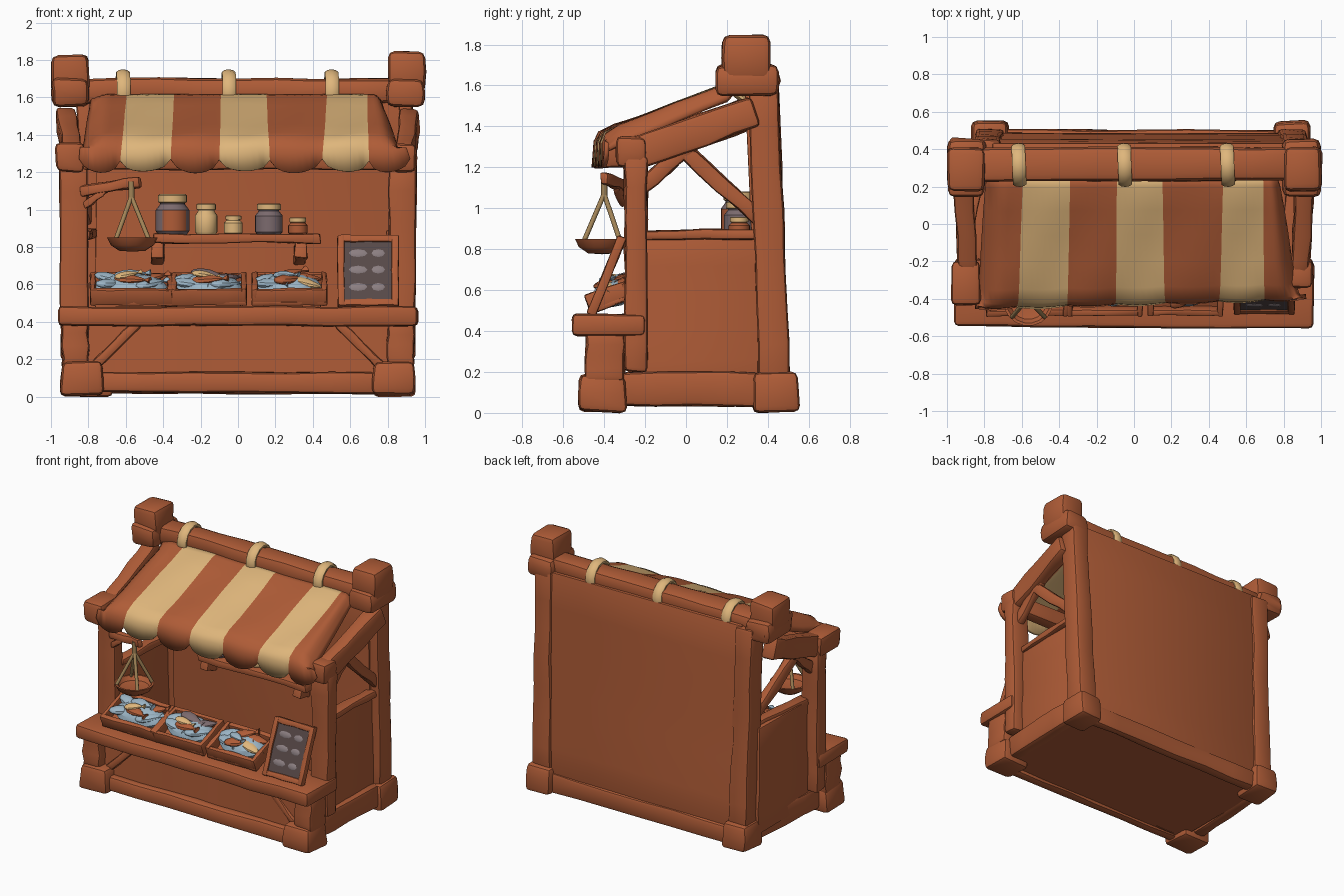
import bpy, bmesh, math, random
from mathutils import Vector, Matrix

if "Cube" in bpy.data.objects:
    bpy.data.objects.remove(bpy.data.objects["Cube"])

random.seed(4)


def material(name, rgb):
    m = bpy.data.materials.new(name)
    m.diffuse_color = (*rgb, 1)
    m.use_nodes = True
    m.node_tree.nodes["Principled BSDF"].inputs["Base Color"].default_value = m.diffuse_color
    return m


WOOD = material("red_brown_wood", (0.43, 0.107, 0.038))
CREAM = material("cream_cloth", (0.74, 0.47, 0.2))
ROPE = material("tan_rope", (0.36, 0.23, 0.095))
BLUE = material("pale_blue_fish", (0.33, 0.46, 0.56))
GREY = material("mauve_grey", (0.2, 0.145, 0.155))
SLATE = material("dark_slate", (0.095, 0.066, 0.064))
CHALK = material("chalk_grey", (0.26, 0.21, 0.22))


def finish(bm, name, *mats, angle=35):
    bmesh.ops.recalc_face_normals(bm, faces=bm.faces)
    me = bpy.data.meshes.new(name)
    bm.to_mesh(me)
    bm.free()
    for m in mats:
        me.materials.append(m)
    ob = bpy.data.objects.new(name, me)
    bpy.context.collection.objects.link(ob)
    bpy.ops.object.select_all(action='DESELECT')
    ob.select_set(True)
    bpy.context.view_layer.objects.active = ob
    bpy.ops.object.shade_smooth_by_angle(angle=math.radians(angle))
    return ob


def beam(name, p, q, w, h, mat=WOOD, taper=1.0, segs=4, jit=0.007, bev=0.022, M=None):
    """Slightly wobbly squared timber from p to q, w wide and h deep."""
    p, q = Vector(p), Vector(q)
    d = (q - p).normalized()
    if abs(d.z) > 0.85:
        u = (Vector((1, 0, 0)) - d * d.x).normalized()
    else:
        u = d.cross(Vector((0, 0, 1))).normalized()
    v = u.cross(d)
    bm = bmesh.new()
    rings = []
    for i in range(segs + 1):
        t = i / segs
        k = 1 + (taper - 1) * t
        ring = []
        for a, b in ((-1, -1), (1, -1), (1, 1), (-1, 1)):
            j = Vector([random.uniform(-jit, jit) for _ in range(3)])
            ring.append(bm.verts.new(p.lerp(q, t) + u * a * w * k / 2 + v * b * h * k / 2 + j))
        rings.append(ring)
    for r0, r1 in zip(rings, rings[1:]):
        for i in range(4):
            bm.faces.new((r0[i], r0[(i + 1) % 4], r1[(i + 1) % 4], r1[i]))
    bm.faces.new(rings[0])
    bm.faces.new(rings[-1])
    bmesh.ops.recalc_face_normals(bm, faces=bm.faces)
    if bev:
        sharp = [e for e in bm.edges if e.calc_face_angle(0) > 0.7]
        bmesh.ops.bevel(bm, geom=sharp, offset=min(bev, .28 * min(w, h)), segments=2, profile=0.5, affect='EDGES')
    if M:
        bm.transform(M)
    return finish(bm, name, mat)


def lathe(name, prof, loc, mats, rule=lambda c: 0, n=16, M=None):
    """Turned shape from (radius, height) points; rule picks the colour from a face centre."""
    bm = bmesh.new()
    vs = [bm.verts.new((r, 0, z)) for r, z in prof]
    es = [bm.edges.new(e) for e in zip(vs, vs[1:])]
    bmesh.ops.spin(bm, geom=vs + es, cent=(0, 0, 0), axis=(0, 0, 1), angle=2 * math.pi, steps=n)
    bmesh.ops.remove_doubles(bm, verts=bm.verts, dist=1e-4)
    for f in bm.faces:
        f.material_index = rule(f.calc_center_median())
    bm.transform(Matrix.Translation(loc) @ (M or Matrix()))
    return finish(bm, name, *mats)


def rope(name, p, q, r):
    cu = bpy.data.curves.new(name, 'CURVE')
    cu.dimensions = '3D'
    cu.bevel_depth = r
    cu.bevel_resolution = 2
    cu.use_fill_caps = True
    sp = cu.splines.new('POLY')
    sp.points.add(1)
    sp.points[0].co, sp.points[1].co = (*p, 1), (*q, 1)
    cu.materials.append(ROPE)
    bpy.context.collection.objects.link(bpy.data.objects.new(name, cu))


# --- Frame: feet, posts, caps, rafters and braces; the right rear post stands further out ---
for s, rx in ((-1, .77), (1, .845)):
    beam("front_foot", (s * .835, -.41, 0.005), (s * .835, -.405, .185), .23, .24, taper=.94, segs=2, bev=.03)
    beam("rear_foot", (s * rx, .44, 0.005), (s * rx, .435, .2), .2, .23, taper=.92, segs=2, bev=.03)
    beam("counter_leg", (s * .87, -.395, .15), (s * .87, -.395, .4), .14, .19)
    beam("front_post", (s * .875, -.245, .2), (s * .88, -.245, 1.25), .145, .115, segs=7)
    beam("rear_post", (s * rx, .432, .12), (s * (rx + .02), .378, 1.62), .15, .155, taper=.95, segs=7)
    beam("rear_post_collar", (s * .895, .3, 1.55), (s * .895, .3, 1.7), .2, .3, segs=2, bev=.035)
    beam("rear_post_cap", (s * .9, .295, 1.62), (s * .9, .295, 1.835 + s * .01), .2, .235, segs=2, bev=.035)
    beam("rafter", (s * .885, -.3, 1.25), (s * .92, .34, 1.475), .1, .155, segs=5)
    beam("short_side_brace", (s * .88, -.23, 1.09), (s * .89, .04, 1.32), .06, .07)
    beam("long_side_brace", (s * .89, -.03, 1.3), (s * (rx + .03), .38, .93), .06, .075)
    beam("counter_brace", (s * .78, -.42, .15), (s * .53, -.42, .39), .05, .05)
    beam("side_wall", (s * .84, .06, .1), (s * .84, .06, .87), .055, .64, segs=5, bev=.01)
    beam("side_wall_top_rail", (s * .835, -.22, .865), (s * (rx + .02), .4, .875), .085, .05)
    beam("side_bottom_rail", (s * .85, -.31, .115), (s * (rx + .03), .36, .115), .09, .165)
beam("right_front_cap", (.89, -.27, 1.2), (.89, -.27, 1.35), .13, .15, segs=2, bev=.03)
beam("left_front_cap", (-.9, -.315, 1.2), (-.9, -.315, 1.36), .15, .23, segs=2, bev=.03)

# --- Long timbers, walls and floor ---
beam("ridge_beam", (-.84, .32, 1.635), (.84, .32, 1.635), .18, .135, segs=8, bev=.038)
beam("front_beam", (-.86, -.27, 1.275), (.86, -.27, 1.275), .1, .12, segs=6)
beam("front_bottom_rail", (-.75, -.44, .075), (.75, -.44, .075), .08, .11, segs=6)
beam("back_bottom_rail", (-.75, .465, .085), (.8, .465, .085), .08, .14, segs=6)
beam("counter_top", (-.96, -.375, .43), (.965, -.38, .428), .35, .105, segs=8, bev=.025)
beam("floor", (-.78, 0, .06), (.84, 0, .06), .86, .04, bev=0, jit=0)
beam("back_wall", (.04, .42, .08), (.055, .36, 1.62), 1.62, .145, segs=6, bev=.006, jit=.003)
beam("front_wall", (-.8, -.405, .22), (.8, -.405, .22), .04, .36, segs=9, bev=0)

# --- Striped awning with scalloped hem ---
stripes_top = (-.78, -.59, -.34, -.09, .15, .48, .69, .75)
stripes_hem = (-.85, -.63, -.36, -.1, .17, .45, .7, .92)
profile = ((.27, 1.61), (.2, 1.6), (.08, 1.55), (-.05, 1.5), (-.2, 1.44), (-.33, 1.395), (-.395, 1.36),
           (-.41, 1.32), (-.415, 1.265))
N = 8
bm = bmesh.new()
grid = []
for r, (y, z) in enumerate(profile):
    t = r / (len(profile) - 1)
    row = []
    for c in range(7 * N + 1):
        k, f = min(c // N, 6), c / N - min(c // N, 6)
        a = stripes_top[k] + (stripes_top[k + 1] - stripes_top[k]) * f
        b = stripes_hem[k] + (stripes_hem[k + 1] - stripes_hem[k]) * f
        x = a + (b - a) * t
        arch = max(math.sin(math.pi * f), 0)
        drop = .065 * math.sqrt(arch) if r == len(profile) - 1 else 0
        wave = .006 * math.sin(c * .45 + r) * min(1, r / 2)
        edge = min(c, 7 * N - c) / 4                      # the free sides sag onto the rafters
        sag = .075 * max(0, 1 - edge) ** 1.5 * (0 < r < len(profile) - 2)
        row.append(bm.verts.new((x, y - .012 * arch * t + .03 * x * t, z - drop + wave - sag)))
    grid.append(row)
for r in range(len(profile) - 1):
    for c in range(7 * N):
        f = bm.faces.new((grid[r][c], grid[r][c + 1], grid[r + 1][c + 1], grid[r + 1][c]))
        f.material_index = (c // N) % 2
awning = finish(bm, "awning", WOOD, CREAM, angle=60)
solid = awning.modifiers.new("thickness", 'SOLIDIFY')
solid.thickness = .025
solid.offset = 0

# Cloth bands holding the awning to the ridge
for x in (-.615, -.05, .5):
    prof = [(1 + .2 * math.cos(a), .038 * math.sin(a)) for a in (i * math.tau / 10 for i in range(11))]
    turn = Matrix.Rotation(.04, 4, 'Z') @ Matrix.Diagonal((1, .1, .1, 1)) @ Matrix.Rotation(math.pi / 2, 4, 'Y')
    lathe("awning_tie", prof, (x, .315, 1.63), (CREAM,), n=14, M=turn)

# --- Hanging scale ---
beam("scale_arm", (-.84, -.29, 1.1), (-.52, -.4, 1.15), .05, .06)
beam("scale_arm_brace", (-.82, -.3, 1.02), (-.7, -.34, 1.11), .035, .035)
pan = Vector((-.565, -.41, .775))
lathe("scale_pan", ((0, 0), (.07, .005), (.115, .035), (.135, .075), (.12, .075), (.1, .045), (0, .025)), pan, (WOOD,), n=18)
top = Vector((-.57, -.4, 1.07))
for i in range(4):
    a = math.pi / 4 + i * math.pi / 2
    rope("scale_rope", top, pan + Vector((.122 * math.cos(a), .122 * math.sin(a), .07)), .012)
rope("scale_hook", top - Vector((0, 0, .02)), top + Vector((0, 0, .08)), .016)

# --- Shelf with jars ---
beam("shelf", (-.45, .28, .845), (.44, .28, .845), .23, .05, segs=5, bev=.01)
for x in (-.43, .335):
    beam("shelf_bracket", (x, .38, .74), (x, .22, .79), .065, .1, bev=.01)


def jar(name, x, r, h, body, lid=CREAM, label=False, neck=.78):
    prof = ((0, 0), (r * .85, 0), (r, h * .08), (r, h * (neck - .18)), (r * .74, h * (neck - .03)), (r * .74, h * neck),
            (r * .86, h * (neck + .02)), (r * .86, h * .97), (r * .75, h), (0, h))

    def rule(c):
        if c.z > h * (neck - .01):
            return 1
        return 2 if label and abs(c.x - .12 * r) < r * .6 and c.y < 0 and h * .08 < c.z < h * .65 else 0
    lathe(name, prof, (x, .26, .868), (body, lid, WOOD), rule, n=20)


jar("large_jar", -.35, .09, .215, GREY, label=True)
jar("cream_jar", -.17, .06, .165, CREAM)
jar("small_pot", -.025, .05, .1, CREAM)
jar("grey_jar", .165, .074, .165, GREY)
jar("brown_jar", .32, .052, .09, WOOD, neck=.7)


# --- Tilted crates of fish ---
def fish(M, size, mat):
    prof = ((0, -.5), (.12, -.42), (.2, -.22), (.2, 0), (.11, .25), (.04, .38), (.14, .52), (0, .48))
    flat = Matrix.Diagonal((1, .6, 1, 1))
    lathe("fish", [(r * size, z * size) for r, z in prof], (0, 0, 0), (mat,), n=10, M=M @ flat)


# Catch in each crate: back row of three, front row of three, one on top
catches = ((BLUE, BLUE, WOOD, BLUE, WOOD, BLUE, CREAM),
           (BLUE, GREY, GREY, BLUE, WOOD, BLUE, CREAM),
           (BLUE, WOOD, WOOD, BLUE, WOOD, CREAM, BLUE))
heap = [(math.sin(a), -math.cos(a)) for a in (i * math.pi / 6 for i in range(7))]
for cx, w, catch in zip((-.57, -.155, .275), (.44, .4, .4), catches):
    M = Matrix.Translation((cx, -.465, .487)) @ Matrix.Rotation(math.radians(20), 4, 'X')
    hw, dep, ht = w / 2, .28, .088
    beam("crate_base", (-hw, dep / 2, .01), (hw, dep / 2, .01), dep, .02, M=M, bev=.004, jit=.002)
    for y in (.018, dep - .014):
        beam("crate_long_side", (-hw, y, ht / 2), (hw, y, ht / 2), .034, ht, M=M, bev=.008, jit=.005)
    for s in (-1, 1):
        beam("crate_end", (s * (hw - .014), 0, ht / 2), (s * (hw - .014), dep, ht / 2), .028, ht + .008, M=M, bev=.008, jit=.004)
    beam("crate_prop", (cx - hw + .03, -.24, .52), (cx + hw - .03, -.24, .52), .05, .1, bev=.006)
    lump = Matrix.Translation((0, .155, .05)) @ Matrix.Diagonal((hw * .88, .11, .065, 1))
    lathe("fish_heap", heap, (0, 0, 0), (BLUE,), n=14, M=M @ lump)
    for i, mat in enumerate(catch):
        mid = i % 3 == 1
        p = Vector(((i % 3 - 1) * w * .24, .2 - .08 * (i // 3), .105 if mid else .082))
        size = .2
        if i == 6:
            p, size = Vector((-.02, .14, .125)), .15
        R = Matrix.Rotation(random.uniform(-.6, .6), 4, 'Z') @ Matrix.Rotation(math.pi / 2 + random.uniform(-.15, .15), 4, 'Y') \
            @ Matrix.Rotation(math.pi / 2, 4, 'Z')
        fish(M @ Matrix.Translation(p) @ R, size, mat)

# --- Chalkboard leaning on the counter ---
M = Matrix.Translation((.695, -.465, .48)) @ Matrix.Rotation(math.radians(-22), 4, 'X')
beam("slate_panel", (0, 0, .03), (0, 0, .38), .27, .02, SLATE, M=M, bev=0, jit=0)
for s in (-1, 1):
    beam("board_frame_side", (s * .145, 0, 0), (s * .145, 0, .41), .036, .045, M=M, bev=.008, jit=.003)
for z in (.022, .39):
    beam("board_frame_rail", (-.15, 0, z), (.15, 0, z), .04, .04, M=M, bev=.008, jit=.003)
for z in (.11, .21, .305):
    for x, w in ((-.053, .05), (.055, .036)):
        flat = Matrix.Translation((x, -.012, z)) @ Matrix.Diagonal((w, 1, .023, 1)) @ Matrix.Rotation(math.pi / 2, 4, 'X')
        lathe("chalk_mark", ((0, -.003), (.8, -.003), (1, 0), (.8, .003), (0, .003)), (0, 0, 0), (CHALK,), n=8, M=M @ flat)
